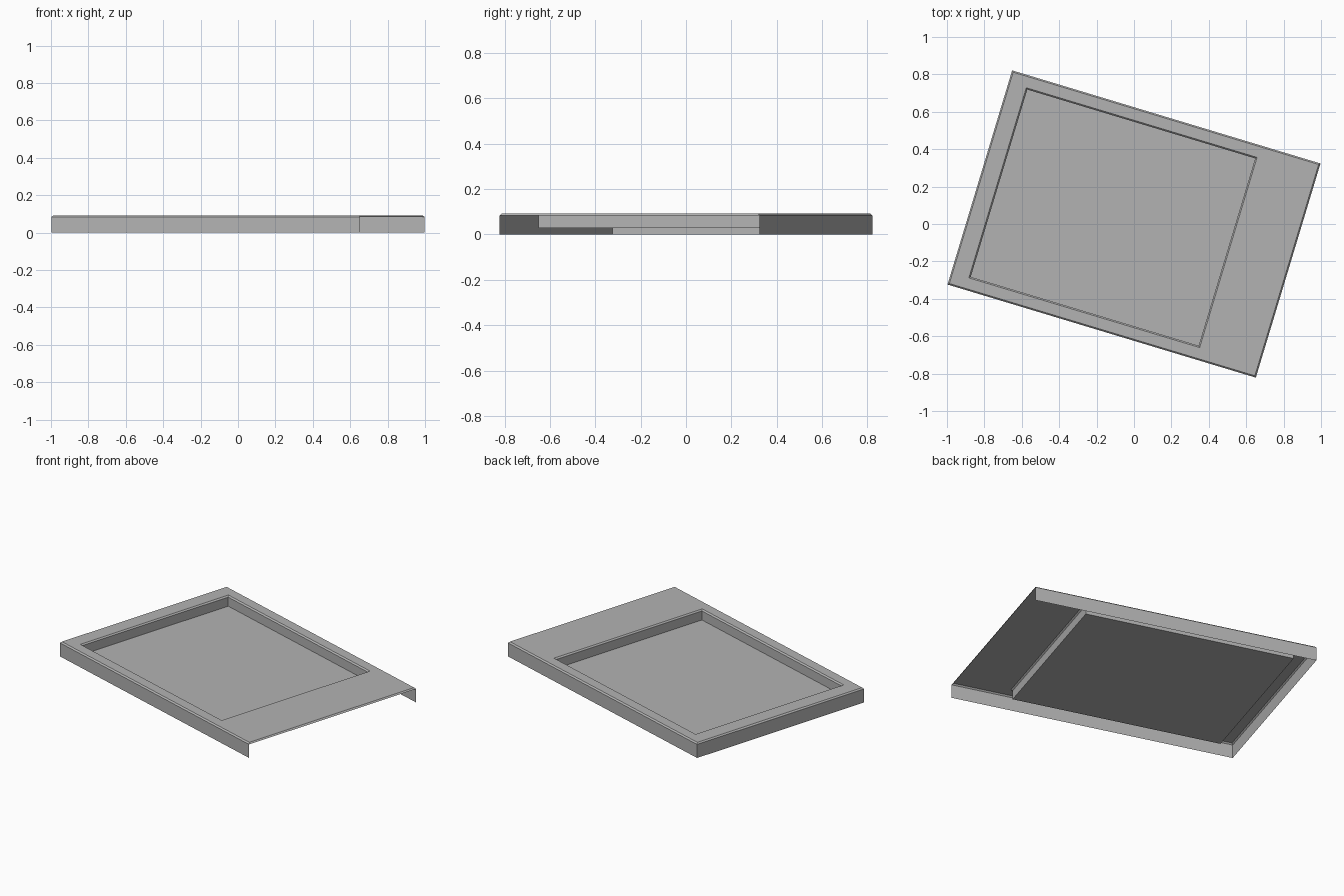
import bpy
import bmesh
import math

cube = bpy.data.objects.get("Cube")
if cube:
    bpy.data.objects.remove(cube)

TURN = math.radians(-16.8)
TOP, EDGE, FLOOR = 0.092, 0.084, 0.028
CHAMFER = 0.008

grey = bpy.data.materials.new("mid grey")
grey.use_nodes = True
colour = (0.45, 0.45, 0.45, 1)
grey.diffuse_color = colour
grey.node_tree.nodes["Principled BSDF"].inputs["Base Color"].default_value = colour


def loop(left, right, half_depth, z, inset=0.0):
    """Four corners of a level rectangle, starting at the front left."""
    l, r, d = left + inset, right - inset, half_depth - inset
    return [(l, -d, z), (r, -d, z), (r, d, z), (l, d, z)]


def sheet(name, loops, open_sides=(), cap=False):
    """Join successive rectangles into a thin sheet; side 1 is the right end."""
    bm = bmesh.new()
    rings = [[bm.verts.new(p) for p in ring] for ring in loops]
    for a, b in zip(rings, rings[1:]):
        for i in range(4):
            if i not in open_sides:
                j = (i + 1) % 4
                bm.faces.new((a[i], a[j], b[j], b[i]))
    if cap:
        bm.faces.new(rings[-1])
    bmesh.ops.delete(bm, geom=[v for v in bm.verts if not v.link_faces], context="VERTS")
    mesh = bpy.data.meshes.new(name)
    bm.to_mesh(mesh)
    bm.free()
    mesh.materials.append(grey)
    obj = bpy.data.objects.new(name, mesh)
    obj.rotation_euler.z = TURN
    bpy.context.collection.objects.link(obj)


outer = (-0.861, 0.861, 0.598)
recess = (-0.762, 0.527, 0.531)

# Skirt around three sides, open at the right end
sheet("skirt_walls", [loop(*outer, 0), loop(*outer, EDGE)], open_sides=(1,))

# Flat rim with chamfered outer and inner edges
sheet("top_rim", [loop(*outer, EDGE), loop(*outer, TOP, CHAMFER),
                  loop(*recess, TOP), loop(*recess, EDGE, CHAMFER)])

# Sunken tray with upright walls and a flat floor
sheet("recessed_tray", [loop(*recess, EDGE, CHAMFER),
                        loop(*recess, FLOOR, CHAMFER)], cap=True)
